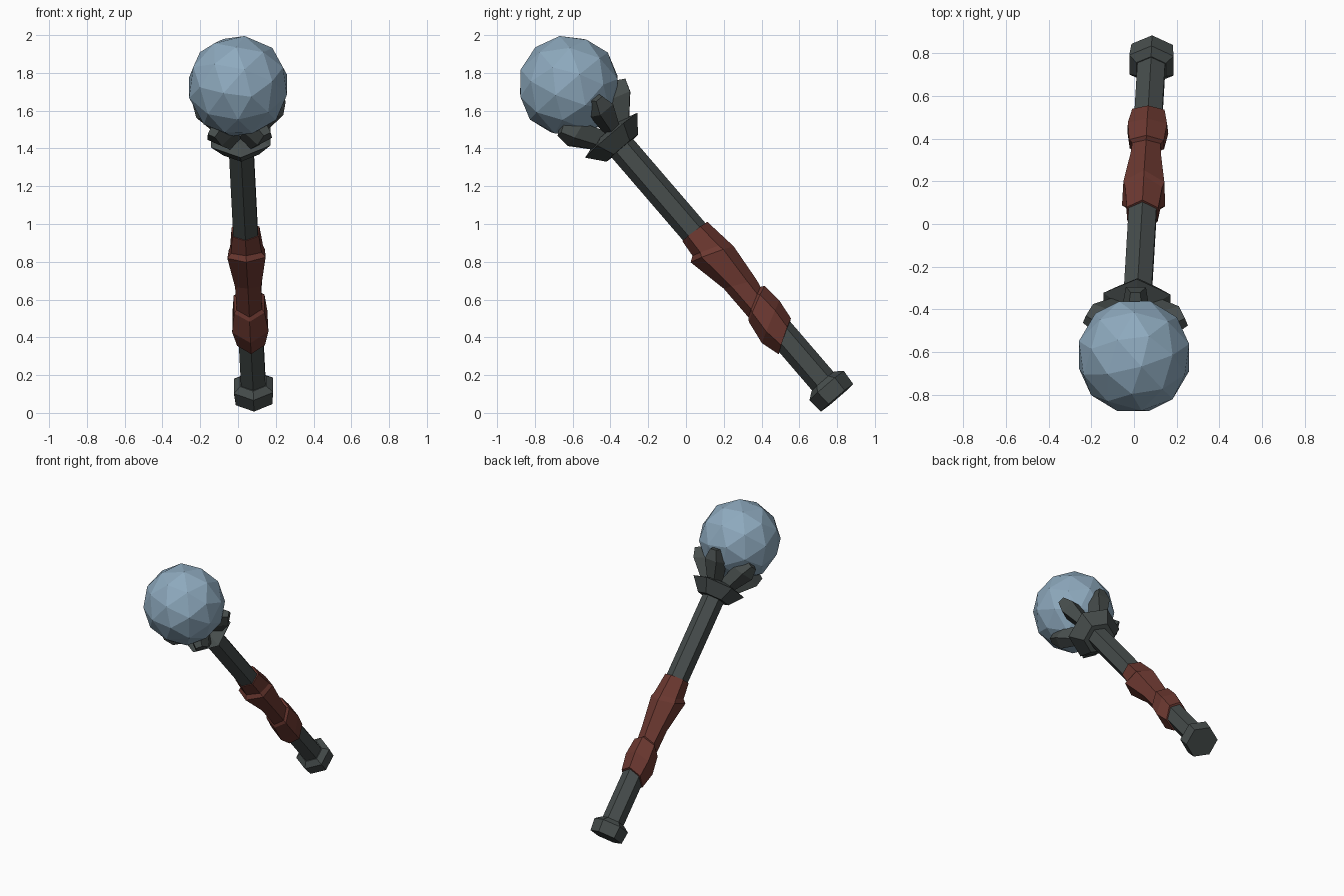
import bpy, bmesh, math
from mathutils import Vector, Matrix

if "Cube" in bpy.data.objects:
    bpy.data.objects.remove(bpy.data.objects["Cube"])

# Tilted frame: local z runs up the shaft, local y points to the upper back
BASE = Vector((0.085, 0.80, 0.08))
ORB = Vector((0.0, -0.62, 1.73))
D = (ORB - BASE).normalized()
U = (Vector((1, 0, 0)) - D * D.x).normalized()
P = D.cross(U)
FRAME = Matrix.Translation(BASE) @ Matrix((U, P, D)).transposed().to_4x4()
LENGTH = (ORB - BASE).length


def material(name, rgb):
    m = bpy.data.materials.new(name)
    m.diffuse_color = (*rgb, 1)
    m.use_nodes = True
    m.node_tree.nodes["Principled BSDF"].inputs["Base Color"].default_value = m.diffuse_color
    return m


IRON = material("dark_iron", (0.061, 0.073, 0.071))
LEATHER = material("red_leather", (0.15, 0.040, 0.030))
CRYSTAL = material("blue_crystal", (0.27, 0.40, 0.515))


def finish(bm, name, mat):
    bmesh.ops.recalc_face_normals(bm, faces=bm.faces)
    me = bpy.data.meshes.new(name)
    bm.to_mesh(me)
    bm.free()
    me.materials.append(mat)
    ob = bpy.data.objects.new(name, me)
    ob.matrix_world = FRAME
    bpy.context.collection.objects.link(ob)
    return ob


def loft(name, rings, mat):
    """Closed skin through rings of equal point count."""
    bm = bmesh.new()
    vr = [[bm.verts.new(c) for c in r] for r in rings]
    n = len(vr[0])
    for a, b in zip(vr, vr[1:]):
        for i in range(n):
            j = (i + 1) % n
            bm.faces.new((a[i], a[j], b[j], b[i]))
    bm.faces.new(vr[0])
    bm.faces.new(vr[-1])
    return finish(bm, name, mat)


def hex_ring(t0, r0, t1=None, r1=None):
    """Hexagon; height and radius go from front (t0, r0) to back (t1, r1)."""
    t1 = t0 if t1 is None else t1
    r1 = r0 if r1 is None else r1
    out = []
    for k in range(6):
        a = k * math.pi / 3
        f = (1 + math.cos(a)) / 2
        r, t = r0 + (r1 - r0) * f, t0 + (t1 - t0) * f
        out.append((r * math.sin(a), r * math.cos(a), t))
    return out


# Shaft, pommel and collar
loft("shaft", [hex_ring(0.08, 0.075), hex_ring(1.78, 0.075)], IRON)
loft("pommel", [hex_ring(0, 0.112), hex_ring(0.085, 0.12), hex_ring(0.115, 0.08)], IRON)
loft("collar", [hex_ring(1.745, 0.11), hex_ring(1.835, 0.182), hex_ring(1.86, 0.10)], IRON)

# Lopsided leather grip
grip = [(0.377, 0.084, 0.478, 0.089), (0.48, 0.113, 0.59, 0.104),
        (0.61, 0.092, 0.70, 0.095), (0.63, 0.078, 0.71, 0.076),
        (0.83, 0.078, 0.75, 0.084), (1.05, 0.12, 0.965, 0.108),
        (1.07, 0.09, 1.0, 0.104), (1.165, 0.08, 1.155, 0.087)]
loft("grip_wrap", [hex_ring(*g) for g in grip], LEATHER)

# Five claws holding the orb: height, inner radius, outer radius, half width
claw = [(1.83, 0.03, 0.12, 0.035), (1.945, 0.13, 0.227, 0.063), (2.013, 0.20, 0.252, 0.03)]
for k in range(5):
    rot = Matrix.Rotation(k * math.tau / 5, 3, 'Z')
    rings = []
    for t, ri, ro, w in claw:
        pts = [(-w, ri, t + 0.03), (w, ri, t + 0.03), (w * 0.75, ro, t), (-w * 0.75, ro, t)]
        rings.append([rot @ Vector(c) for c in pts])
    loft("claw_%d" % (k + 1), rings, IRON)

# Faceted orb
bm = bmesh.new()
bmesh.ops.create_icosphere(bm, subdivisions=2, radius=0.272,
                           matrix=Matrix.Translation((0, 0, LENGTH)))
finish(bm, "orb", CRYSTAL)
